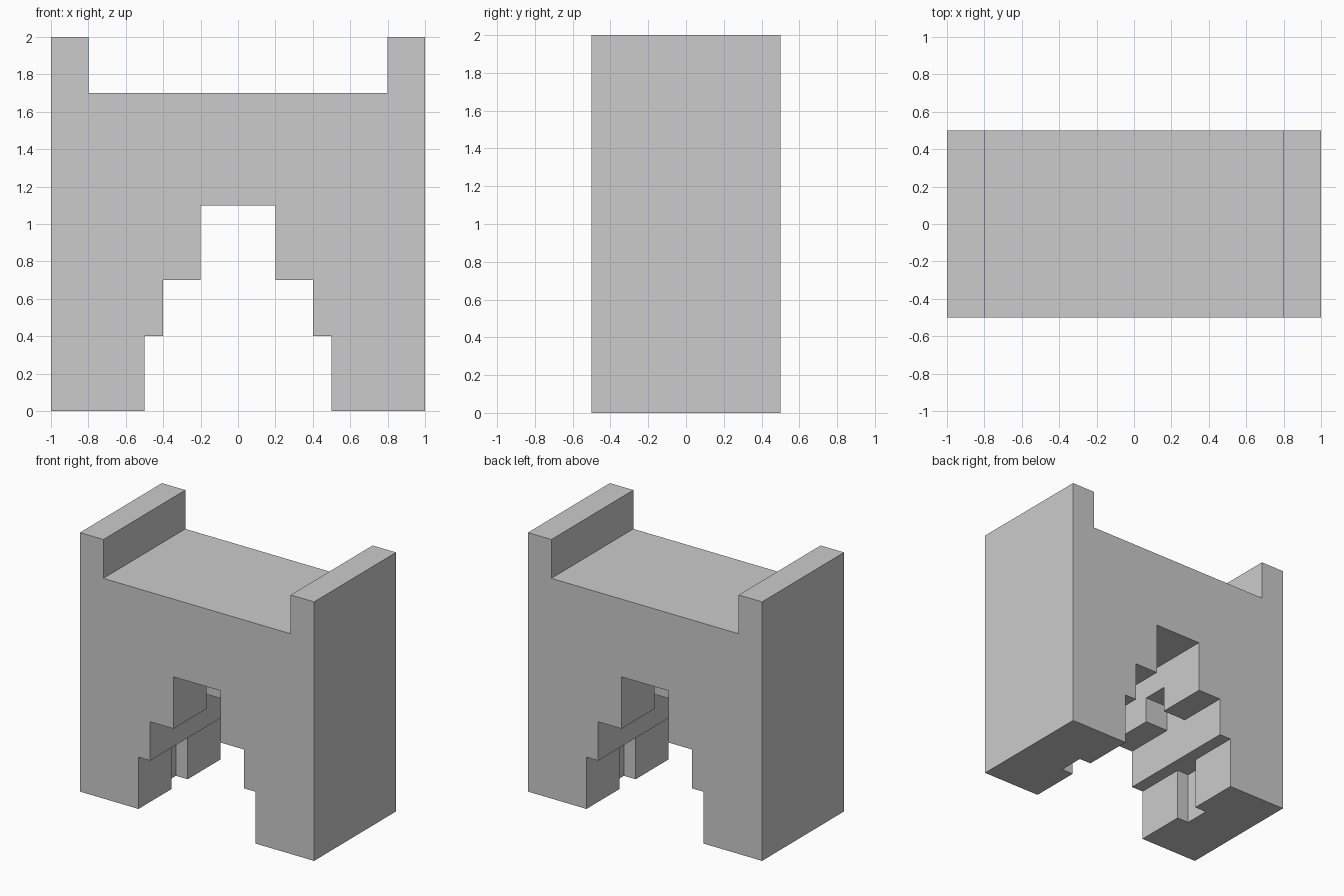
import bpy, bmesh

if "Cube" in bpy.data.objects:
    bpy.data.objects.remove(bpy.data.objects["Cube"])


def prism(name, half, depth):
    """Mirror a right-hand (x, z) profile about x = 0 and extrude it along y."""
    outline = half + [(-x, z) for x, z in reversed(half)]
    bm = bmesh.new()
    face = bm.faces.new([bm.verts.new((x, -depth / 2, z)) for x, z in outline])
    ext = bmesh.ops.extrude_face_region(bm, geom=[face])
    moved = [v for v in ext["geom"] if isinstance(v, bmesh.types.BMVert)]
    bmesh.ops.translate(bm, verts=moved, vec=(0, depth, 0))
    bmesh.ops.recalc_face_normals(bm, faces=bm.faces)
    mesh = bpy.data.meshes.new(name)
    bm.to_mesh(mesh)
    bm.free()
    obj = bpy.data.objects.new(name, mesh)
    bpy.context.collection.objects.link(obj)
    return obj


# Body with raised side walls and a stepped archway
body = prism("arch_block", [
    (0.5, 0), (1, 0), (1, 2), (0.8, 2), (0.8, 1.7)][::-1] + [
    (0.5, 0.4), (0.4, 0.4), (0.4, 0.7), (0.2, 0.7), (0.2, 1.1)], 1.0)

# Wider slot across the middle of the passage
slot = prism("gate_slot_cutter", [
    (0.6, -0.2), (0.6, 0.4), (0.4, 0.4), (0.4, 0.9), (0.15, 0.9)], 0.2)
slot.hide_render = True
slot.display_type = 'WIRE'

# Cut the slot and remove the cutter
cut = body.modifiers.new("gate_slot", 'BOOLEAN')
cut.operation = 'DIFFERENCE'
cut.solver = 'EXACT'
cut.object = slot
bpy.context.view_layer.objects.active = body
bpy.ops.object.modifier_apply(modifier=cut.name)
bpy.data.objects.remove(slot)
